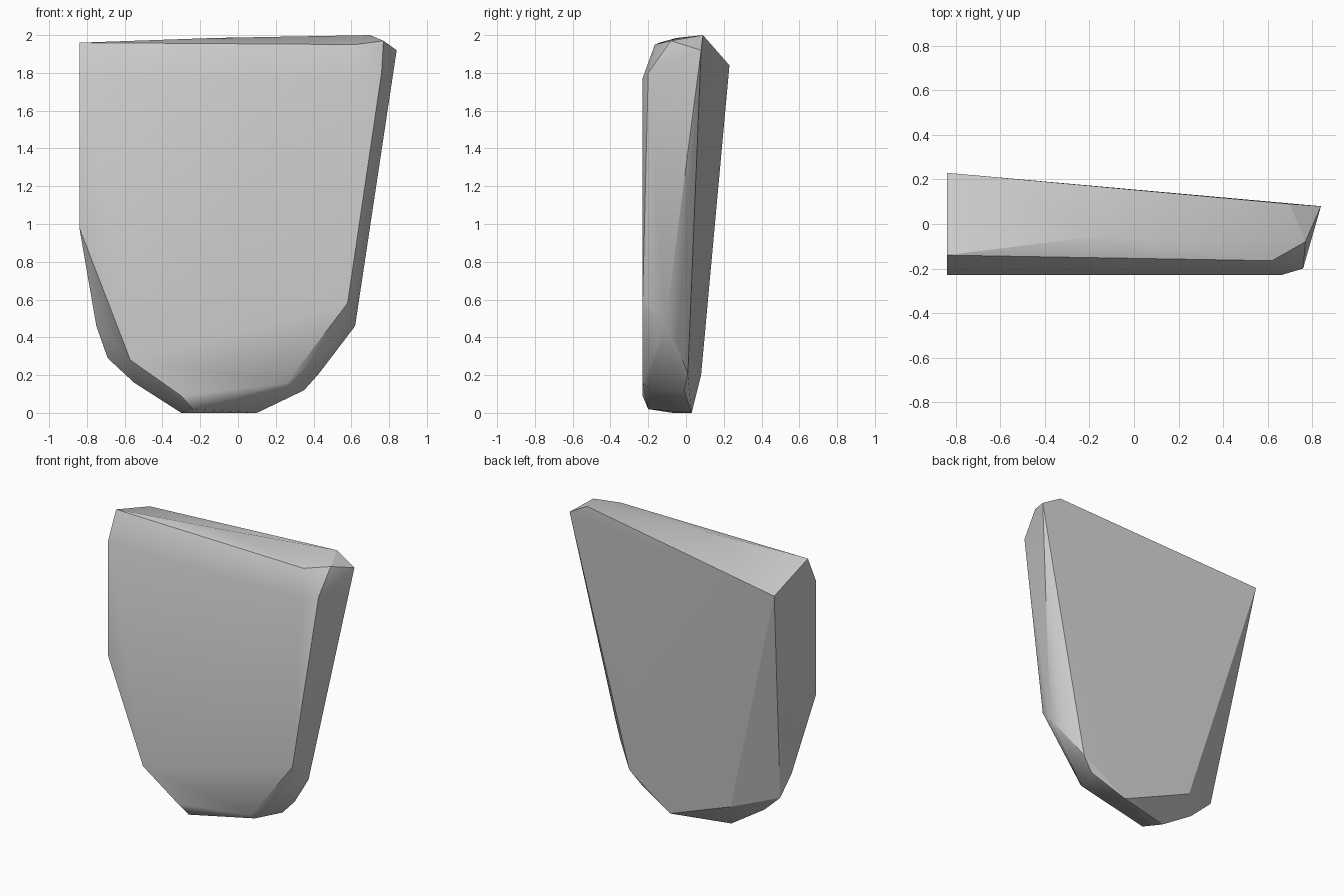
import bpy, bmesh, math

default_cube = bpy.data.objects.get("Cube")
if default_cube:
    bpy.data.objects.remove(default_cube, do_unlink=True)


def make_material(name, colour):
    material = bpy.data.materials.new(name)
    material.use_nodes = True
    material.diffuse_color = colour
    shader = material.node_tree.nodes["Principled BSDF"]
    shader.inputs["Base Color"].default_value = colour
    return material


def hull_object(name, points, material):
    """Wrap corner points in a faceted convex solid."""
    bm = bmesh.new()
    for point in points:
        bm.verts.new(point)
    bmesh.ops.convex_hull(bm, input=list(bm.verts))
    loose = [v for v in bm.verts if not v.link_faces]
    bmesh.ops.delete(bm, geom=loose, context="VERTS")
    bmesh.ops.recalc_face_normals(bm, faces=list(bm.faces))
    mesh = bpy.data.meshes.new(name)
    bm.to_mesh(mesh)
    bm.free()
    mesh.materials.append(material)
    obj = bpy.data.objects.new(name, mesh)
    bpy.context.scene.collection.objects.link(obj)
    return obj


# Broad flat front, outlined in x and z
front_depth = -.23
front_outline = [(-.84, 1.77), (-.84, .98), (-.57, .28), (-.3, .09),
                 (.26, .16), (.58, .58), (.66, 1.77)]
front = [(x, front_depth, z) for x, z in front_outline]

# Chipped corners just behind the front
chips = [(.76, -.2, 1.8), (.59, -.21, .57), (.27, -.2, .13), (-.24, -.2, .02)]

# Sloping top with its raised ridge
top = [(-.84, -.14, 1.96), (.62, -.165, 1.95), (.77, -.08, 1.97),
       (-.12, -.05, 1.985), (.7, .09, 2), (.84, .08, 1.92), (-.84, .23, 1.84)]

# Rounded lower rim, from one side to the other
rim = [(-.75, -.09, .46), (-.69, -.05, .29), (-.55, -.08, .16),
       (-.3, -.07, 0), (.1, .03, 0), (.35, -.01, .12),
       (.43, .01, .21), (.54, -.05, .36), (.62, -.11, .46)]

# Low bulge on the back
bulge = [(-.4, .08, .2)]

stone = make_material("plain grey stone", (.6, .6, .6, 1))
slab = hull_object("stone_slab", front + chips + top + rim + bulge, stone)

# Soft shading on shallow facets, crisp on the strong edges
bpy.ops.object.select_all(action="DESELECT")
slab.select_set(True)
bpy.context.view_layer.objects.active = slab
bpy.ops.object.shade_smooth_by_angle(angle=math.radians(30))
